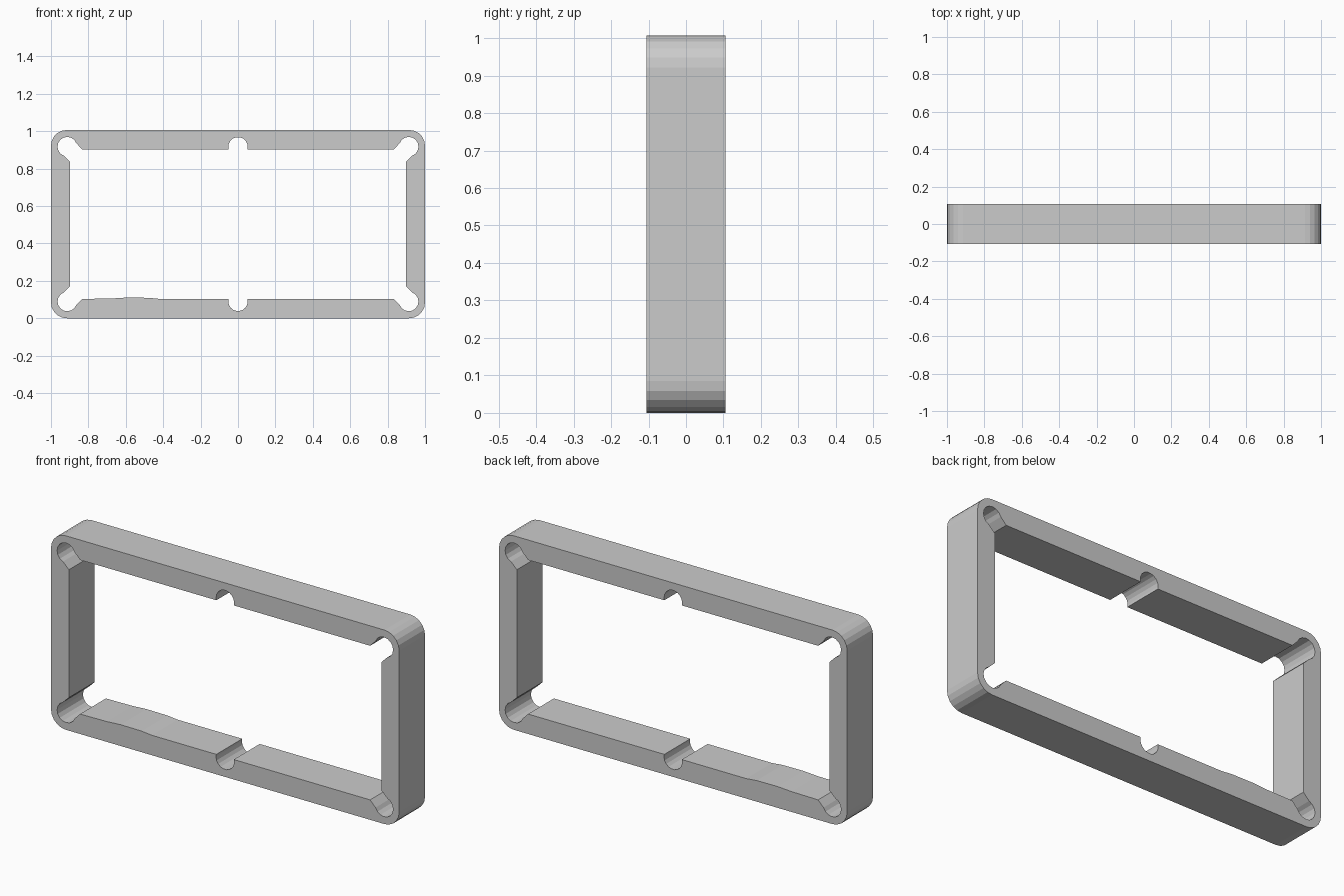
import bpy, bmesh
from math import cos, sin, radians

if "Cube" in bpy.data.objects:
    bpy.data.objects.remove(bpy.data.objects["Cube"])

HALF_H, HALF_D = 0.5035, 0.106


def arc(cx, cz, r, a0, a1, n):
    return [(cx + r * cos(radians(a0 + (a1 - a0) * i / n)),
             cz + r * sin(radians(a0 + (a1 - a0) * i / n))) for i in range(n + 1)]


def four_way(q):
    # mirror a top-right quarter outline into a closed counter-clockwise loop
    m = lambda sx, sz: [(x * sx, z * sz) for x, z in q]
    return [m(1, 1), m(-1, 1)[::-1], m(-1, -1), m(1, -1)[::-1]]


# outer rounded rectangle
R = 0.085
outer = sum(four_way(arc(1 - R, HALF_H - R, R, 0, 90, 5)), [])

# inner opening: diagonal corner pocket, then half of the centre screw notch
corner = arc(0.913, 0.414, 0.052, 290, 520, 10)
notch = [(0.05, 0.4)] + arc(0, 0.413, 0.052, 0, 80, 4)
quarters = four_way([(0.897, 0.332)] + corner + [(0.833, 0.4)] + notch)

# slight swell on the lower left rail
swell = [(-0.68, -0.398), (-0.6, -0.393), (-0.48, -0.394), (-0.42, -0.4)]
k = len(corner) + 2
quarters[2][k:k] = swell
inner = sum(quarters, [])

# fill between both loops and extrude to depth
bm = bmesh.new()
edges = []
for loop in (outer, inner):
    vs = [bm.verts.new((x, -HALF_D, z + HALF_H)) for x, z in loop]
    edges += [bm.edges.new((vs[i - 1], vs[i])) for i in range(len(vs))]
bmesh.ops.triangle_fill(bm, edges=edges, use_beauty=True, use_dissolve=False, normal=(0, -1, 0))
ext = bmesh.ops.extrude_face_region(bm, geom=bm.faces[:], use_keep_orig=True)
bmesh.ops.translate(bm, vec=(0, 2 * HALF_D, 0),
                    verts=[g for g in ext["geom"] if isinstance(g, bmesh.types.BMVert)])
bmesh.ops.recalc_face_normals(bm, faces=bm.faces[:])

mesh = bpy.data.meshes.new("spacer_frame")
bm.to_mesh(mesh)
bm.free()
frame = bpy.data.objects.new("spacer_frame", mesh)
bpy.context.collection.objects.link(frame)
